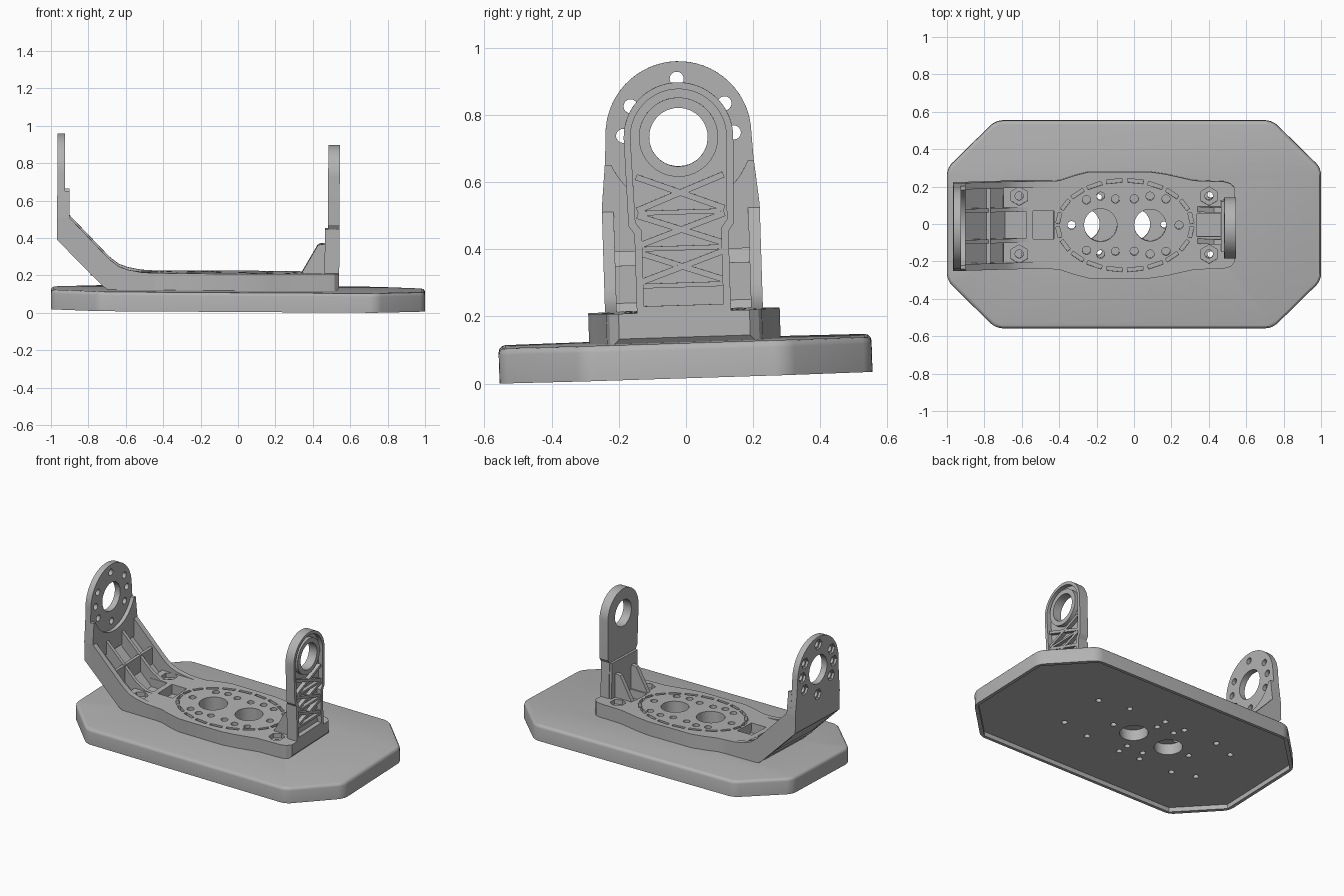
import bpy, bmesh
from math import sin, cos, pi, radians, atan2, hypot
from mathutils import Matrix

old = bpy.data.objects.get("Cube")
if old:
    bpy.data.objects.remove(old, do_unlink=True)

grey = bpy.data.materials.new("light_grey")
grey.use_nodes = True
grey.diffuse_color = (0.45, 0.45, 0.45, 1)
grey.node_tree.nodes["Principled BSDF"].inputs["Base Color"].default_value = (0.45, 0.45, 0.45, 1)
parts = []


def add_prism(bm, axis, pts, a, b):
    """Extrude a 2D outline along one axis from a to b."""
    place = {"x": lambda p: (a, p[0], p[1]), "y": lambda p: (p[0], a, p[1]),
             "z": lambda p: (p[0], p[1], a)}[axis]
    face = bm.faces.new([bm.verts.new(place(p)) for p in pts])
    ext = bmesh.ops.extrude_face_region(bm, geom=[face])["geom"]
    shift = [(b - a) if axis == c else 0 for c in "xyz"]
    bmesh.ops.translate(bm, vec=shift, verts=[v for v in ext if isinstance(v, bmesh.types.BMVert)])


def make(name, prisms, keep=True):
    bm = bmesh.new()
    for p in prisms:
        add_prism(bm, *p)
    bmesh.ops.recalc_face_normals(bm, faces=bm.faces)
    mesh = bpy.data.meshes.new(name)
    bm.to_mesh(mesh)
    bm.free()
    obj = bpy.data.objects.new(name, mesh)
    bpy.context.collection.objects.link(obj)
    if keep:
        mesh.materials.append(grey)
        parts.append(obj)
    return obj


def select(obj):
    bpy.ops.object.select_all(action="DESELECT")
    bpy.context.view_layer.objects.active = obj
    obj.select_set(True)


def cut(obj, prisms):
    tool = make("cutter", prisms, keep=False)
    tool.hide_render = True
    mod = obj.modifiers.new("cut", "BOOLEAN")
    mod.operation, mod.solver, mod.object = "DIFFERENCE", "EXACT", tool
    select(obj)
    bpy.ops.object.modifier_apply(modifier=mod.name)
    bpy.data.objects.remove(tool, do_unlink=True)


def ring(cx, cy, r, n=24, start=0.0):
    return [(cx + r * cos(start + 2 * pi * i / n), cy + r * sin(start + 2 * pi * i / n)) for i in range(n)]


def rect(x0, y0, x1, y1):
    return [(x0, y0), (x1, y0), (x1, y1), (x0, y1)]


def strip(x0, y0, x1, y1, w):
    """Rectangle of width w around a line segment."""
    d = hypot(x1 - x0, y1 - y0)
    nx, ny = -(y1 - y0) / d * w / 2, (x1 - x0) / d * w / 2
    return [(x0 + nx, y0 + ny), (x0 - nx, y0 - ny), (x1 - nx, y1 - ny), (x1 + nx, y1 + ny)]


def both(pts):
    """Mirror a half outline across the first coordinate."""
    return pts + [(-p, q) for p, q in reversed(pts)]


def flip_y(pts):
    return pts + [(x, -y) for x, y in reversed(pts)]


def pairs(pts):
    return [(x, s * y) for x, y in pts for s in ((1, -1) if y else (1,))]


def arch(cz, r, lower, n=32):
    """Outline with a round top: lower is the +y side from the bottom up."""
    arc = [(r * cos(pi * i / n), cz + r * sin(pi * i / n)) for i in range(n + 1)]
    return lower + arc + [(-y, z) for y, z in reversed(lower)]


# Base plate: rounded octagon with a hollow underside
T = 0.105
octagon = [(1, -.3), (1, .3), (.74, .555), (-.74, .555), (-1, .3), (-1, -.3), (-.74, -.555), (.74, -.555)]
plate = make("base_plate", [("z", octagon, 0, T)])
bm = bmesh.new()
bm.from_mesh(plate.data)
upright = [e for e in bm.edges if abs(e.verts[0].co.z - e.verts[1].co.z) > .01]
bmesh.ops.bevel(bm, geom=upright, offset=.035, segments=4, profile=.5, affect="EDGES")
rim = [e for e in bm.edges if all(v.co.z > T - .001 for v in e.verts)]
bmesh.ops.bevel(bm, geom=rim, offset=.02, segments=3, profile=.5, affect="EDGES")
bm.to_mesh(plate.data)
bm.free()
cut(plate, [("z", [(x * .978, y * .965) for x, y in octagon], -.1, .03)])
plate_holes = pairs([(.41, .16), (.2, .2), (.16, 0), (-.065, .14), (-.19, .145), (-.065, .215),
                     (-.22, .21), (-.43, 0), (-.47, .21), (-.62, .16)])
cut(plate, [("z", ring(x, 0, .086, 40), -.1, .3) for x in (-.27, 0)]
    + [("z", ring(x, y, .018, 16), -.1, .3) for x, y in plate_holes])

# Bracket tray with pockets, nut seats and holes
F = 0.195
outline = flip_y([(-.7, .23), (-.56, .228), (-.4, .238), (-.32, .265), (-.24, .285), (.08, .285), (.17, .272),
                  (.32, .238), (.48, .232), (.515, .222), (.54, .195)])
tray = make("bracket_tray", [("z", outline, T - .002, F)])
cut(tray, [("y", [(.48, .05), (.6, .05), (.6, .19)], -.4, .4),
           ("y", [(-.8, .05), (-.65, .05), (-.8, .2)], -.4, .4)])
dashes = []
for i in range(20):
    a0, a1 = 2 * pi * (i + .12) / 20, 2 * pi * (i + .88) / 20
    p, q = [(-.05 + .36 * cos(a), .24 * sin(a)) for a in (a0, a1)]
    dashes.append(("z", strip(*p, *q, .02), F - .025, .3))
nuts = pairs([(.4, .155), (-.615, .155)])
cut(tray, dashes + [("z", ring(x, y, .05, 6, pi / 6), F - .03, .3) for x, y in nuts]
    + [("z", rect(-.54, -.075, -.43, .075), .13, .3), ("z", rect(-.8, -.07, -.575, .07), .13, .3),
       ("z", rect(.335, -.06, .465, .06), .14, .3)])
tray_holes = pairs([(-.335, 0), (.24, 0), (-.255, .135), (-.18, .155), (-.1, .14),
                    (0, .14), (.085, .155), (.17, .14)])
cut(tray, [("z", ring(-.18, 0, .088, 40), .05, .3), ("z", ring(.085, 0, .085, 40), .05, .3)]
    + [("z", ring(x, y, .022, 16), .05, .3) for x, y in tray_holes + nuts])

# Sloping shoulder: floor, side walls and ribs
make("shoulder_floor", [("y", [(-.97, .37), (-.7, .105), (-.6, .105), (-.6, .135), (-.69, .14), (-.93, .375)],
                         -.232, .232)])
wall = [(-.97, .37), (-.72, .12), (-.69, .105), (-.45, .105), (-.45, .195), (-.52, .199), (-.59, .212),
        (-.64, .23), (-.69, .268), (-.905, .49), (-.97, .49)]
for side, name in ((1, "left"), (-1, "right")):
    make("shoulder_wall_" + name, [("y", wall, side * .2, side * .235)])
rib = [(-.95, .36), (-.7, .12), (-.54, .12), (-.54, .193), (-.62, .2), (-.69, .24), (-.92, .47), (-.95, .47)]
make("shoulder_ribs", [("y", rib, y - .011, y + .011) for y in (-.083, .083)])
make("shoulder_cross_rib", [("x", rect(-.21, .18, .21, .33), -.79, -.77)])

# Tall arm with a bolt circle around its opening
C = 0.715
side = [(.235, .37), (.235, .5), (.222, .62)]
tall = make("tall_arm", [("x", arch(C, .217, side), -.97, -.93)])
bolts = [(.165 * cos(radians(a)), C + .165 * sin(radians(a))) for a in (90, 32, 0, -32, -90, -148, 180, 148)]
cut(tall, [("x", ring(0, C, .095, 40), -1.1, -.8)] + [("x", ring(y, z, .021, 16), -1.1, -.8) for y, z in bolts])
cut(tall, [("x", ring(y, z, .036, 6), -1.1, -.955) for y, z in bolts])
step = make("tall_arm_step", [("x", both([(.235, .37), (.235, .5), (.222, .63)]), -.932, -.905)])
cut(step, [("x", ring(0, C, .22, 64), -1.1, -.8)])

# Short arm: arched frame with a pocketed outer face
short = make("short_arm", [("x", arch(C, .163, [(.14, .145), (.14, .43), (.157, .455)]), .478, .54)])
cut(short, [("x", arch(C, .143, [(.118, .215), (.118, .44), (.136, .465)]), .51, .7)])
cut(short, [("x", ring(0, C, .087, 48), .3, .8)])
collar = make("short_arm_collar", [("x", ring(0, C, .118, 48), .505, .537)])
cut(collar, [("x", ring(0, C, .087, 48), .3, .8)])
truss = []
for z0, z1 in ((.5, .6), (.395, .485), (.285, .375)):
    truss += [("x", strip(-.13, z0, .13, z1, .018), .505, .536),
              ("x", strip(-.13, z1, .13, z0, .018), .505, .535)]
truss += [("x", strip(-.125, z, .125, z, .014), .505, .534) for z in (.275, .385, .492)]
make("short_arm_truss", truss)
make("short_arm_gussets", [("y", [(.33, .18), (.425, .345), (.44, .35), (.48, .352), (.48, .18)],
                            y - .014, y + .014) for y in (-.085, .085)])
make("short_arm_foot", [("y", rect(.462, .15, .482, .43), -.135, .135)])

# Whole assembly leans slightly
lean = Matrix.Translation((0, 0, .022)) @ Matrix.Rotation(.006, 4, "Y") @ Matrix.Rotation(.0314, 4, "X")
for obj in parts:
    obj.data.transform(lean)
    select(obj)
    bpy.ops.object.shade_smooth_by_angle(angle=radians(30))
